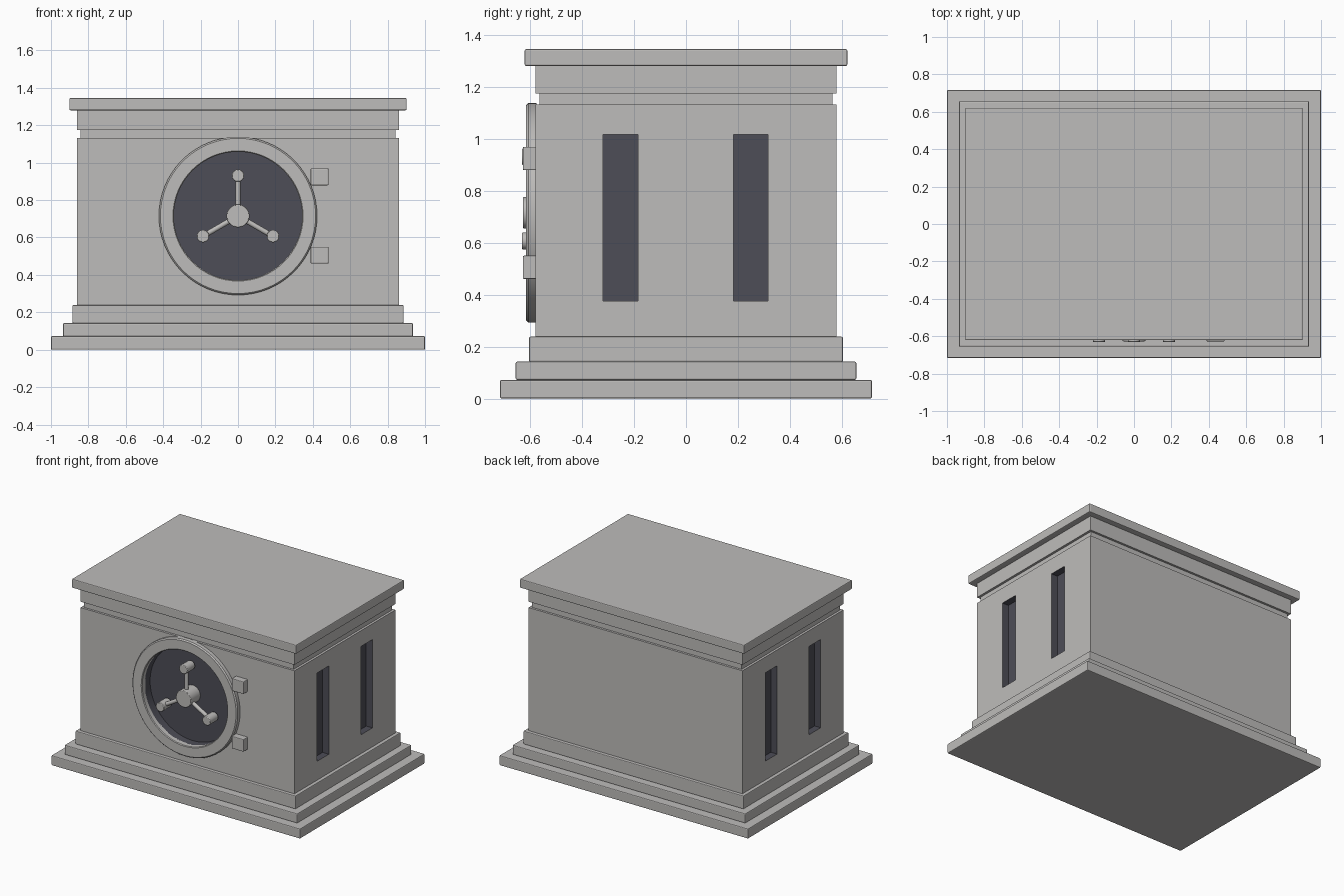
import bpy, math
from mathutils import Vector

if "Cube" in bpy.data.objects:
    bpy.data.objects.remove(bpy.data.objects["Cube"])


def material(name, rgb):
    m = bpy.data.materials.new(name)
    m.diffuse_color = (*rgb, 1)
    m.use_nodes = True
    m.node_tree.nodes["Principled BSDF"].inputs["Base Color"].default_value = m.diffuse_color
    return m


STONE = material("light_grey_stone", (0.515, 0.505, 0.495))
DARK = material("dark_slate", (0.075, 0.075, 0.095))


def finish(ob, name, bevel=0.0, smooth=False):
    ob.name = name
    ob.data.materials.append(STONE)
    ob.data.materials.append(DARK)
    if bevel:
        b = ob.modifiers.new("edge", "BEVEL")
        b.width, b.segments, b.limit_method = bevel, 2, "ANGLE"
    if smooth:
        bpy.ops.object.shade_smooth_by_angle(angle=math.radians(35))
    return ob


def box(name, x0, x1, y0, y1, z0, z1, bevel=0.0):
    bpy.ops.mesh.primitive_cube_add(size=1)
    ob = bpy.context.object
    s = Vector((x1 - x0, y1 - y0, z1 - z0))
    c = Vector((x0 + x1, y0 + y1, z0 + z1)) / 2
    for v in ob.data.vertices:
        v.co = Vector((v.co.x * s.x, v.co.y * s.y, v.co.z * s.z)) + c
    return finish(ob, name, bevel)


def rod(name, a, b, r, bevel=0.0, sides=48):
    a, b = Vector(a), Vector(b)
    bpy.ops.mesh.primitive_cylinder_add(vertices=sides, radius=r, depth=(b - a).length, location=(a + b) / 2)
    ob = bpy.context.object
    ob.rotation_euler = (b - a).to_track_quat("Z", "Y").to_euler()
    return finish(ob, name, bevel, True)


def carve(ob, cutter):
    # cutter faces are dark, so the carved walls come out dark
    for p in cutter.data.polygons:
        p.material_index = 1
    m = ob.modifiers.new("cut", "BOOLEAN")
    m.operation, m.object, m.solver = "DIFFERENCE", cutter, "EXACT"
    bpy.context.view_layer.update()
    bpy.context.view_layer.objects.active = ob
    bpy.ops.object.modifier_apply(modifier="cut")
    bpy.data.objects.remove(cutter)


# stepped base, neck groove, frieze and roof slab
for name, x, y, z0, z1, bev in [
    ("base_lower_step", 1.0, 0.716, 0.0, 0.072, 0.006),
    ("base_middle_step", 0.936, 0.656, 0.072, 0.142, 0.006),
    ("base_upper_step", 0.885, 0.604, 0.142, 0.238, 0.005),
    ("neck_groove", 0.843, 0.564, 1.132, 1.175, 0),
    ("frieze", 0.86, 0.58, 1.175, 1.28, 0),
    ("roof_slab", 0.902, 0.621, 1.28, 1.345, 0.006),
]:
    box(name, -x, x, -y, y, z0, z1, bev)

# main body with slots on both sides and a round door recess
body = box("body", -0.86, 0.86, -0.58, 0.58, 0.238, 1.132)
for side in (-1, 1):
    for y in (-0.252, 0.249):
        xs = sorted((side * 0.81, side * 0.95))
        carve(body, box("slot_cutter", *xs, y - 0.067, y + 0.067, 0.375, 1.017))
CZ = 0.715
carve(body, rod("door_cutter", (0, -0.52, CZ), (0, -0.7, CZ), 0.343, sides=64))

# door ring, revolved from a chamfered rectangular section
N = 64
section = [(0.343, -0.575), (0.343, -0.61), (0.348, -0.615),
           (0.415, -0.615), (0.423, -0.607), (0.423, -0.575)]
K = len(section)
verts = [(r * math.cos(t), y, CZ + r * math.sin(t))
         for t in (2 * math.pi * i / N for i in range(N)) for r, y in section]
faces = [(i * K + j, i * K + (j + 1) % K, (i + 1) % N * K + (j + 1) % K, (i + 1) % N * K + j)
         for i in range(N) for j in range(K)]
mesh = bpy.data.meshes.new("door_ring")
mesh.from_pydata(verts, [], faces)
ring = bpy.data.objects.new("door_ring", mesh)
bpy.context.collection.objects.link(ring)
bpy.ops.object.select_all(action="DESELECT")
ring.select_set(True)
bpy.context.view_layer.objects.active = ring
bpy.ops.object.mode_set(mode="EDIT")
bpy.ops.mesh.select_all(action="SELECT")
bpy.ops.mesh.normals_make_consistent(inside=False)
bpy.ops.object.mode_set(mode="OBJECT")
finish(ring, "door_ring", 0, True)

# three-spoke wheel handle
rod("handle_hub", (0, -0.515, CZ), (0, -0.627, CZ), 0.061, 0.004)
for i in range(3):
    a = math.radians(90 + 120 * i)
    x, z = 0.216 * math.cos(a), CZ + 0.216 * math.sin(a)
    rod(f"handle_spoke_{i + 1}", (0, -0.59, CZ), (x, -0.59, z), 0.014, 0, 24)
    rod(f"handle_knob_{i + 1}", (x, -0.54, z), (x, -0.631, z), 0.033, 0.004, 32)

# hinges
for name, z in (("lower_hinge", 0.505), ("upper_hinge", 0.924)):
    box(name, 0.388, 0.484, -0.628, -0.575, z - 0.045, z + 0.045, 0.005)
